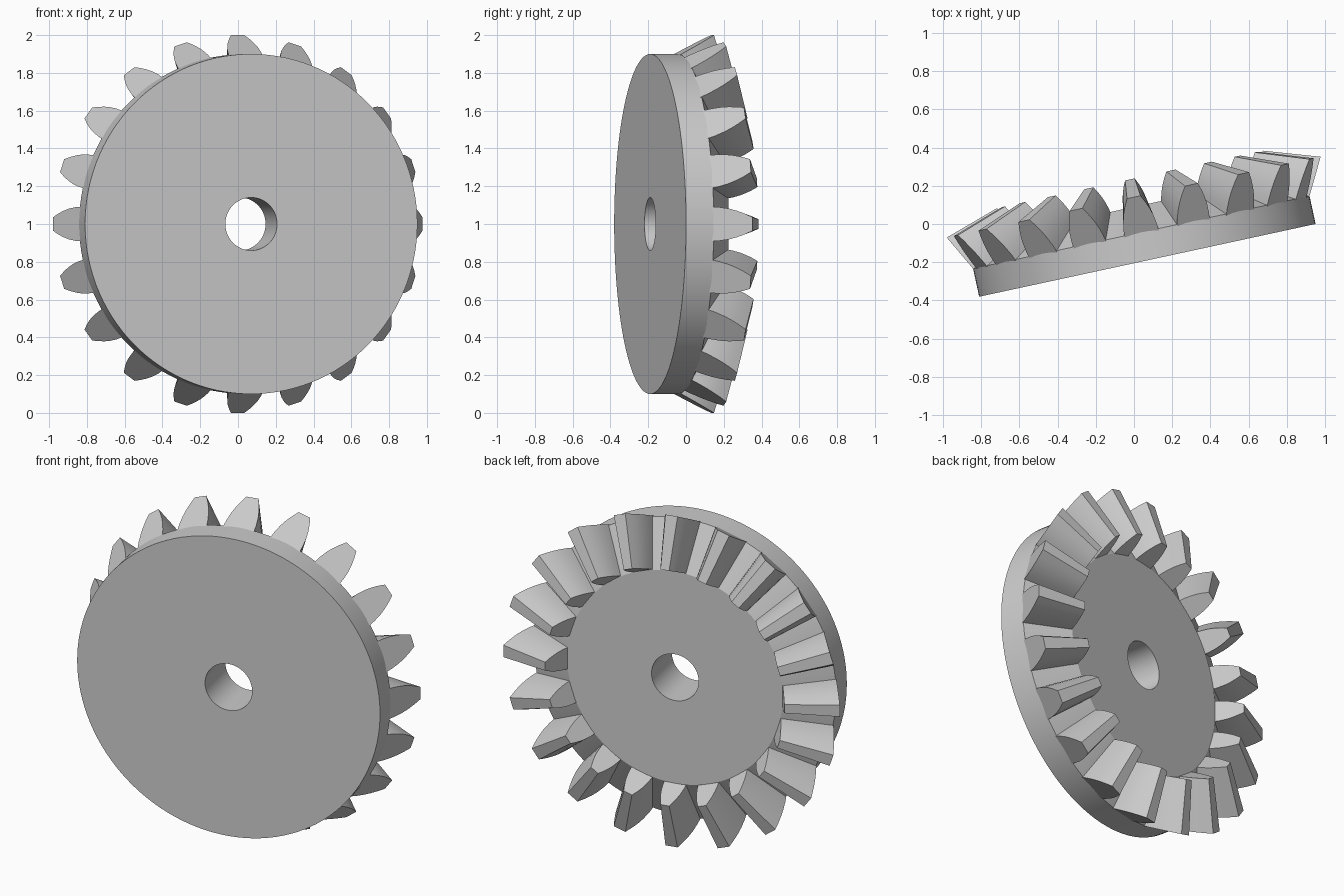
import bpy, bmesh, math
from mathutils import Matrix

if "Cube" in bpy.data.objects:
    bpy.data.objects.remove(bpy.data.objects["Cube"])

TEETH = 20
SEGMENTS = 120
# (radius, distance along the axis) of the main points
RIM, INNER_ROOT = (0.9, 0.15), (0.64, 0.288)
OUTER_TIP, INNER_TIP = (1.0, 0.338), (0.711, 0.433)
BORE = 0.14
TAPER = INNER_ROOT[0] / RIM[0]
# tooth outline: (height fraction, half width), starting inside the blank
OUTLINE = [(-0.1, 0.092), (0.15, 0.089), (0.4, 0.081), (0.6, 0.070), (0.8, 0.055), (1.0, 0.036)]

steel = bpy.data.materials.new("plain grey")
steel.use_nodes = True
grey = (0.6, 0.6, 0.6, 1)
steel.diffuse_color = grey
steel.node_tree.nodes["Principled BSDF"].inputs["Base Color"].default_value = grey

# The whole gear is turned a little about the vertical
PLACE = Matrix.Translation((0.07, -0.19, 1)) @ Matrix.Rotation(math.radians(12.2), 4, "Z")


def finish(name, bm):
    bmesh.ops.recalc_face_normals(bm, faces=bm.faces)
    mesh = bpy.data.meshes.new(name)
    bm.to_mesh(mesh)
    bm.free()
    mesh.materials.append(steel)
    obj = bpy.data.objects.new(name, mesh)
    bpy.context.collection.objects.link(obj)
    obj.matrix_world = PLACE
    bpy.ops.object.select_all(action="DESELECT")
    obj.select_set(True)
    bpy.context.view_layer.objects.active = obj
    bpy.ops.object.shade_smooth_by_angle(angle=math.radians(25))


# Gear blank: flat disc with conical root and a bore, revolved about the axis
bm = bmesh.new()
profile = [(BORE, 0), (RIM[0], 0), RIM, INNER_ROOT, (BORE, INNER_ROOT[1])]
rings = []
for i in range(SEGMENTS):
    t = math.tau * i / SEGMENTS
    rings.append([bm.verts.new((r * math.cos(t), a, r * math.sin(t))) for r, a in profile])
for i in range(SEGMENTS):
    here, there = rings[i - 1], rings[i]
    for k in range(len(profile)):
        bm.faces.new((here[k - 1], here[k], there[k], there[k - 1]))
finish("gear_blank", bm)


# Teeth: outline lofted from the outer end to the smaller inner end
def tooth_end(bm, root, tip, scale, turn):
    def point(h, w):
        r = root[0] + (tip[0] - root[0]) * h
        a = root[1] + (tip[1] - root[1]) * h
        return bm.verts.new(turn @ Matrix.Identity(3).to_4x4().to_3x3() @ vec(r, a, w * scale))
    return [point(h, w) for h, w in OUTLINE] + [point(h, -w) for h, w in reversed(OUTLINE)]


def vec(r, a, w):
    return Matrix.Translation((r, a, w)).to_translation()


bm = bmesh.new()
for n in range(TEETH):
    turn = Matrix.Rotation(math.tau * n / TEETH, 3, "Y")
    outer = tooth_end(bm, RIM, OUTER_TIP, 1, turn)
    inner = tooth_end(bm, INNER_ROOT, INNER_TIP, TAPER, turn)
    bm.faces.new(outer)
    bm.faces.new(list(reversed(inner)))
    for k in range(len(outer)):
        bm.faces.new((outer[k - 1], outer[k], inner[k], inner[k - 1]))
finish("gear_teeth", bm)
